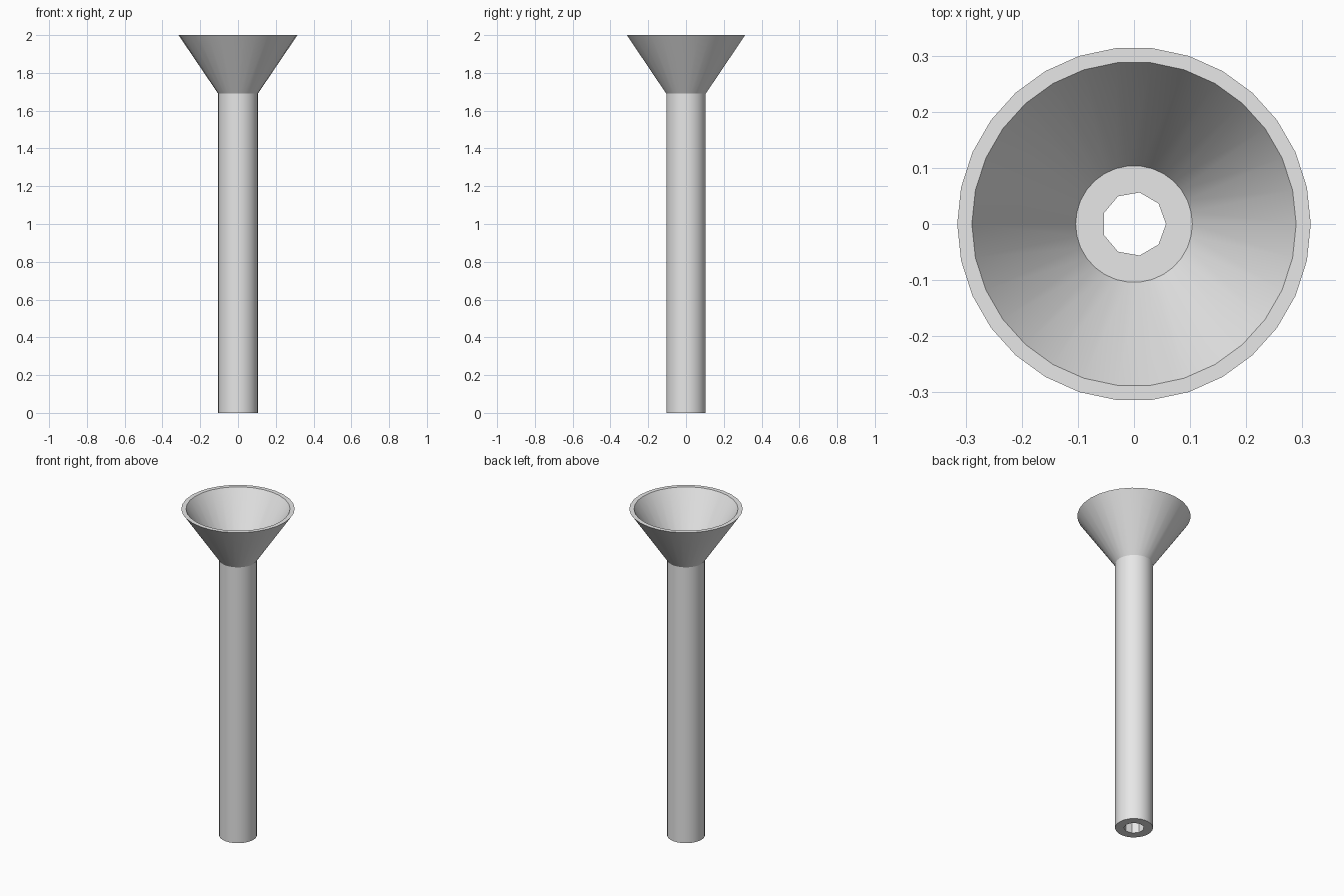
import bpy, bmesh, math

cube = bpy.data.objects.get("Cube")
if cube:
    bpy.data.objects.remove(cube, do_unlink=True)

SIDES, BORE_SIDES = 30, 9
TUBE_R, BORE_R = 0.105, 0.057
RIM_R, RIM_INNER_R = 0.315, 0.289
NECK_Z, TOP_Z = 1.69, 2.0

grey = bpy.data.materials.new("plain grey")
grey.use_nodes = True
colour = (0.8, 0.8, 0.8, 1)
grey.diffuse_color = colour
grey.node_tree.nodes["Principled BSDF"].inputs["Base Color"].default_value = colour


def ring(bm, radius, z, sides):
    step = math.tau / sides
    return [bm.verts.new((radius * math.cos(i * step), radius * math.sin(i * step), z))
            for i in range(sides)]


def bridge(bm, low, high):
    n = len(low)
    for i in range(n):
        j = (i + 1) % n
        bm.faces.new((low[i], low[j], high[j], high[i]))


def ring_edges(bm, verts):
    return [bm.edges.get((verts[i - 1], verts[i])) for i in range(len(verts))]


bm = bmesh.new()
# Outer skin: straight tube, then the flared cone
foot = ring(bm, TUBE_R, 0, SIDES)
neck = ring(bm, TUBE_R, NECK_Z, SIDES)
rim = ring(bm, RIM_R, TOP_Z, SIDES)
bridge(bm, foot, neck)
bridge(bm, neck, rim)

# Flat rim and inside of the cone, down to the top of the tube
rim_inner = ring(bm, RIM_INNER_R, TOP_Z, SIDES)
floor = ring(bm, TUBE_R - 0.001, NECK_Z + 0.001, SIDES)
bridge(bm, rim, rim_inner)
bridge(bm, rim_inner, floor)

# Nine-sided bore through the tube
bore_top = ring(bm, BORE_R, NECK_Z + 0.001, BORE_SIDES)
bore_foot = ring(bm, BORE_R, 0, BORE_SIDES)
bridge(bm, bore_top, bore_foot)

# Flat ring faces at both ends of the bore
for outer, inner in ((floor, bore_top), (foot, bore_foot)):
    bmesh.ops.triangle_fill(bm, use_beauty=True,
                            edges=ring_edges(bm, outer) + ring_edges(bm, inner))

bmesh.ops.recalc_face_normals(bm, faces=bm.faces)
mesh = bpy.data.meshes.new("funnel")
bm.to_mesh(mesh)
bm.free()
mesh.materials.append(grey)
funnel = bpy.data.objects.new("funnel", mesh)
bpy.context.collection.objects.link(funnel)

# Smooth round walls, crisp rims and bore
bpy.ops.object.select_all(action='DESELECT')
funnel.select_set(True)
bpy.context.view_layer.objects.active = funnel
bpy.ops.object.shade_smooth_by_angle(angle=math.radians(30))
